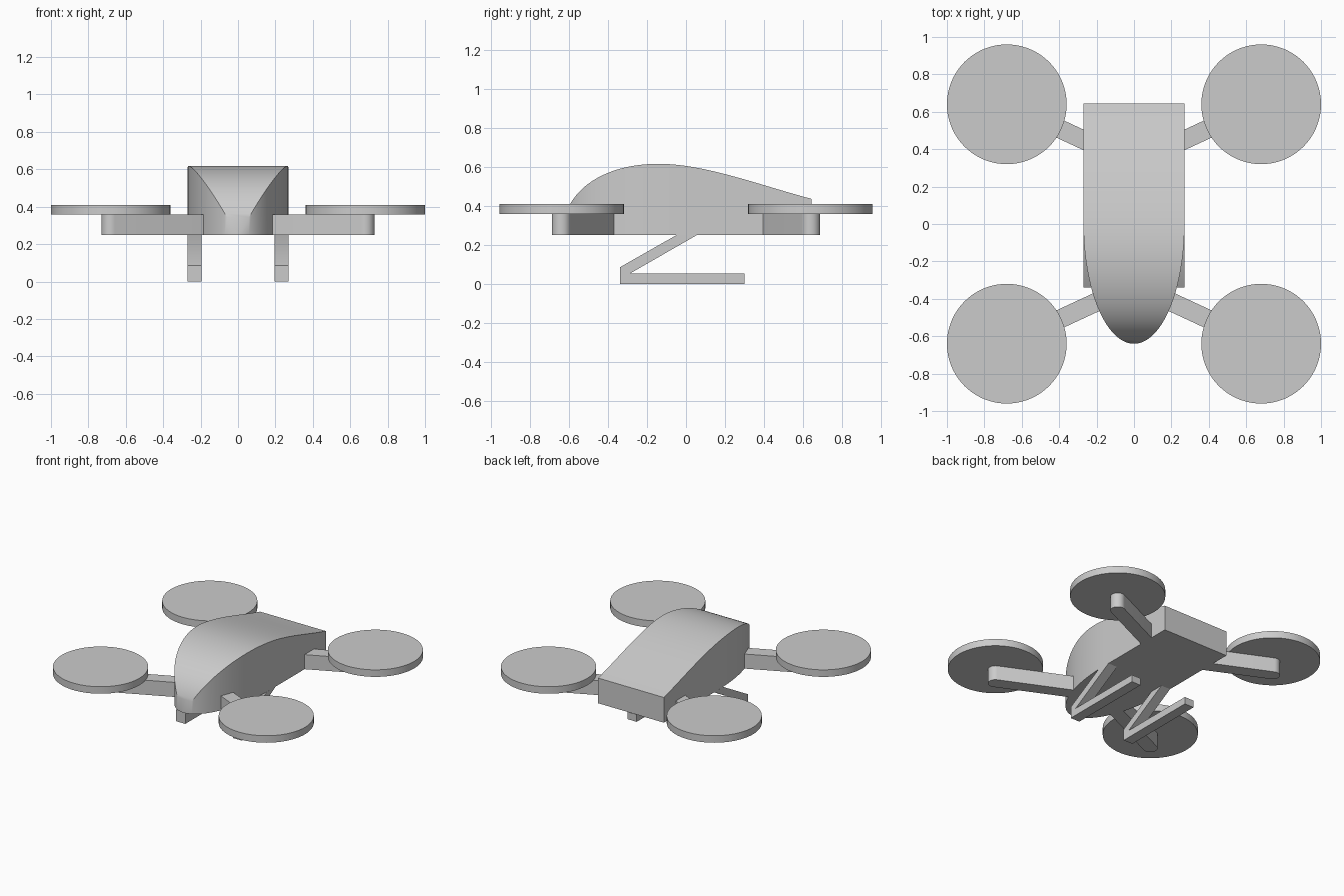
import bpy, bmesh, math
from mathutils import Vector

if "Cube" in bpy.data.objects:
    bpy.data.objects.remove(bpy.data.objects["Cube"])


def finish(name, bm, angle=30):
    bmesh.ops.remove_doubles(bm, verts=bm.verts, dist=1e-5)
    bmesh.ops.recalc_face_normals(bm, faces=bm.faces)
    me = bpy.data.meshes.new(name)
    bm.to_mesh(me)
    bm.free()
    ob = bpy.data.objects.new(name, me)
    bpy.context.collection.objects.link(ob)
    bpy.ops.object.select_all(action='DESELECT')
    ob.select_set(True)
    bpy.context.view_layer.objects.active = ob
    bpy.ops.object.shade_smooth_by_angle(angle=math.radians(angle))
    return ob


def prism(name, points, offset):
    # Extrude a flat outline along an offset
    bm = bmesh.new()
    face = bm.faces.new([bm.verts.new(p) for p in points])
    ext = bmesh.ops.extrude_face_region(bm, geom=[face], use_keep_orig=True)
    moved = [g for g in ext['geom'] if isinstance(g, bmesh.types.BMVert)]
    bmesh.ops.translate(bm, verts=moved, vec=offset)
    return finish(name, bm)


def bezier(a, b, c, d, n):
    pts = []
    for i in range(n + 1):
        t = i / n
        s = 1 - t
        k = (s**3, 3*s*s*t, 3*s*t*t, t**3)
        pts.append(tuple(sum(w * p[j] for w, p in zip(k, (a, b, c, d))) for j in (0, 1)))
    return pts


# Body: top curve in side view, elliptical nose in plan, flat belly
BELLY, HALF, NOSE = 0.25, 0.27, 0.64
top = bezier((-NOSE, BELLY), (-0.63, 0.50), (-0.40, 0.617), (-0.14, 0.617), 30)
top += bezier((-0.14, 0.617), (0.10, 0.617), (0.40, 0.50), (0.645, 0.437), 20)[1:]
bm = bmesh.new()
rings = []
for y, z in top:
    w = HALF * math.sqrt(max(0, 1 - (min(y, 0) / NOSE) ** 2))
    rings.append([bm.verts.new(p) for p in
                  ((-w, y, BELLY), (w, y, BELLY), (w, y, z), (-w, y, z))])
for r, s in zip(rings, rings[1:]):
    for i in range(4):
        j = (i + 1) % 4
        bm.faces.new((r[i], r[j], s[j], s[i]))
bm.faces.new(rings[-1])
bmesh.ops.dissolve_degenerate(bm, dist=1e-5, edges=bm.edges)
finish("body", bm)

# Arms with rounded tips, and rotor discs
for sy, end in ((-1, "front"), (1, "rear")):
    for sx, side in ((-1, "left"), (1, "right")):
        hub = Vector((sx * 0.68, sy * 0.64, 0.25))
        out = Vector((sx * 0.907, sy * 0.421, 0))
        across = Vector((-out.y, out.x, 0))
        r = 0.05
        outline = [hub - out * 0.54 + across * r, hub - out * 0.54 - across * r]
        for i in range(17):
            a = -math.pi / 2 + math.pi * i / 16
            outline.append(hub + out * r * math.cos(a) + across * r * math.sin(a))
        prism(f"{end}_{side}_arm", outline, (0, 0, 0.108))
        disc = [(hub.x + 0.32 * math.cos(a), hub.y + 0.32 * math.sin(a), 0.358)
                for a in (2 * math.pi * i / 72 for i in range(72))]
        prism(f"{end}_{side}_rotor", disc, (0, 0, 0.052))

# Landing skids: slanted strut folding back into a flat foot
skid = [(-0.05, 0.25), (-0.34, 0.085), (-0.34, 0), (0.30, 0),
        (0.30, 0.053), (-0.288, 0.053), (0.055, 0.25)]
for x, side in ((-0.27, "left"), (0.195, "right")):
    prism(f"{side}_skid", [(x, y, z) for y, z in skid], (0.075, 0, 0))
